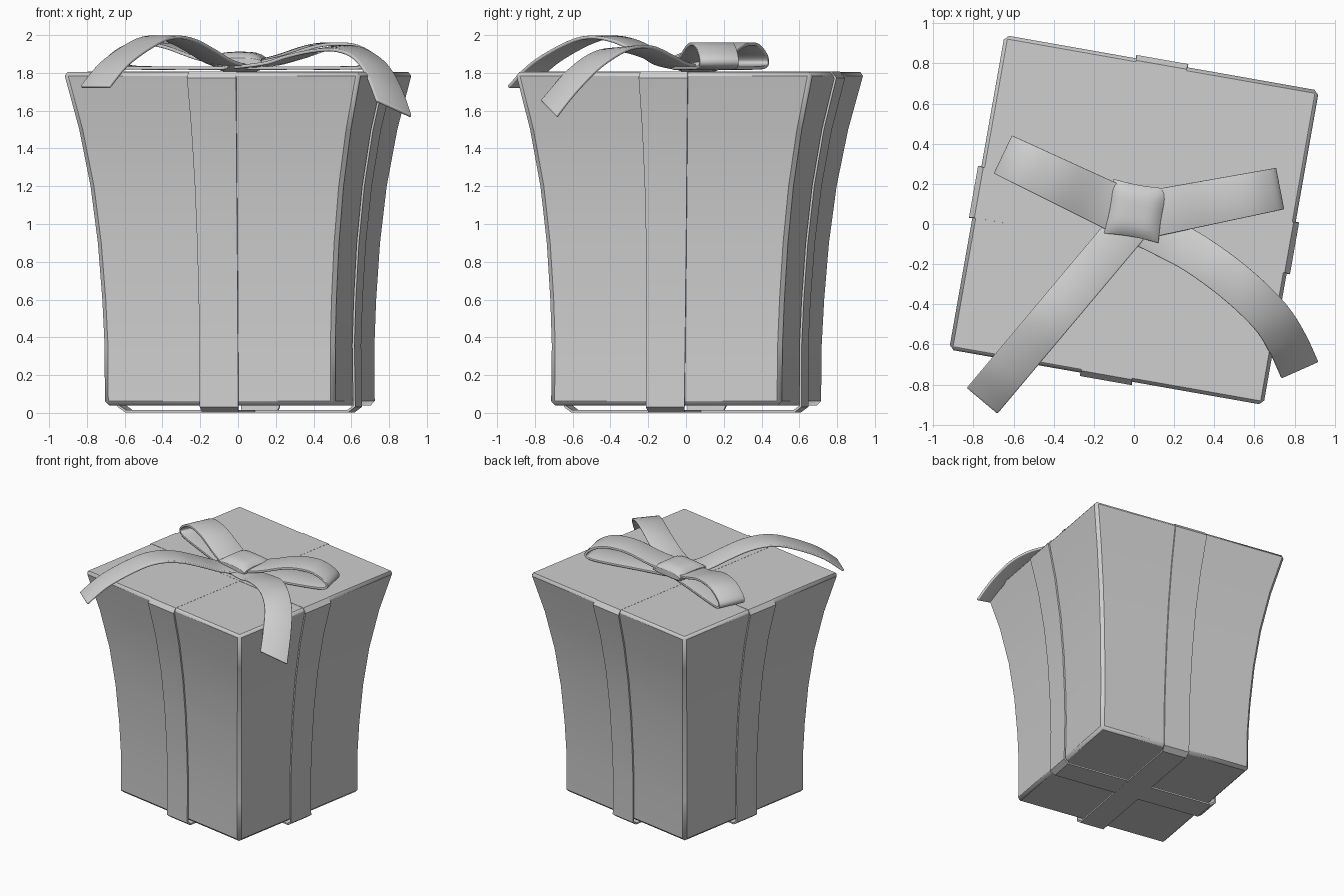
import bpy, bmesh, math
from mathutils import Vector, Matrix

cube = bpy.data.objects.get("Cube")
if cube:
    bpy.data.objects.remove(cube, do_unlink=True)

grey = bpy.data.materials.new("soft_grey")
grey.use_nodes = True
colour = (0.62, 0.62, 0.62, 1)
grey.diffuse_color = colour
grey.node_tree.nodes["Principled BSDF"].inputs["Base Color"].default_value = colour

TURN = Matrix.Rotation(math.radians(-10), 4, 'Z')
# Flared wall profile: (half width, height)
WALL = [(.62, .36), (.629, .6), (.648, .9), (.68, 1.2), (.73, 1.5)]


def place(p):
    """Turn a point with the box and follow its slight lean."""
    k = p[2] / 1.8
    return TURN @ Vector(p) + Vector((.01 * (1 - k), .02 * k, 0))


def finish(name, bm, thick=0, bevel=0, segments=1, angle=30):
    bmesh.ops.recalc_face_normals(bm, faces=bm.faces)
    mesh = bpy.data.meshes.new(name)
    bm.to_mesh(mesh)
    bm.free()
    ob = bpy.data.objects.new(name, mesh)
    bpy.context.collection.objects.link(ob)
    mesh.materials.append(grey)
    if thick:
        m = ob.modifiers.new("Thickness", 'SOLIDIFY')
        m.thickness, m.offset = thick, 0
    if bevel:
        m = ob.modifiers.new("Edges", 'BEVEL')
        m.width, m.segments = bevel, segments
        m.limit_method, m.angle_limit = 'ANGLE', math.radians(50)
    bpy.ops.object.select_all(action='DESELECT')
    ob.select_set(True)
    bpy.context.view_layer.objects.active = ob
    bpy.ops.object.shade_smooth_by_angle(angle=math.radians(angle))


def skin(bm, rows, closed=False):
    """Join neighbouring rows of vertices with quads."""
    n = len(rows)
    for i in range(n if closed else n - 1):
        a, b = rows[i], rows[(i + 1) % n]
        for j in range(len(a) - 1):
            bm.faces.new((a[j], a[j + 1], b[j + 1], b[j]))


def smooth_path(pts, closed=False, steps=7):
    """Catmull-Rom samples through the points."""
    pts = [Vector(p) for p in pts]
    n, out = len(pts), []

    def get(i):
        return pts[i % n] if closed else pts[max(0, min(n - 1, i))]
    for i in range(n if closed else n - 1):
        a, b, c, d = (get(i + k) for k in (-1, 0, 1, 2))
        for s in range(steps):
            t = s / steps
            out.append(.5 * (2 * b + (c - a) * t + (2 * a - 5 * b + 4 * c - d) * t * t
                             + (3 * b - a - 3 * c + d) * t ** 3))
    return out if closed else out + [pts[-1]]


# Box body: stacked squares, capped and chamfered
bm = bmesh.new()
rings = []
for h, z in [(.62, .04)] + WALL + [(.8, 1.806)]:
    rings.append([bm.verts.new(place((x * h, y * h, z)))
                  for x, y in ((-1, -1), (1, -1), (1, 1), (-1, 1))])
skin(bm, [r + r[:1] for r in rings])
bm.faces.new(rings[0])
bm.faces.new(rings[-1])
finish("box_body", bm, bevel=.022)

# Two flat bands wrapped around the box, tapering with it
for name, quarter, lift in (("band_front_back", 1, 0), ("band_left_right", 0, .001)):
    # (outer half width, height, inner inset, inner rise)
    half = ([(.6, .002 + lift, .006, .012), (.639, .032, .012, .006)]
            + [(h + .016, z, .012, 0) for h, z in WALL]
            + [(.812, 1.774, .012, 0), (.785, 1.807 + lift, .006, -.012)])
    loop = half + [(-h, z, -inset, rise) for h, z, inset, rise in reversed(half)]
    spin = Matrix.Rotation(quarter * math.pi / 2, 4, 'Z')
    bm = bmesh.new()
    rows = []
    for h, z, inset, rise in loop:
        w = abs(h) * .162
        corners = ((h, -w, z), (h, w, z),
                   (h - inset, w, z + rise), (h - inset, -w, z + rise))
        row = [bm.verts.new(place(spin @ Vector(c))) for c in corners]
        rows.append(row + row[:1])
    skin(bm, rows, closed=True)
    finish(name, bm, angle=20)


def ribbon(name, path, sides, closed=False):
    bm = bmesh.new()
    rows = [[bm.verts.new(p + s * k) for k in (-1, 0, 1)] for p, s in zip(path, sides)]
    skin(bm, rows, closed)
    finish(name, bm, thick=.018, bevel=.006, segments=2, angle=50)


# Bow loops: teardrop profile (reach, height) swept along one direction
TEAR = [(.04, 1.845), (.2, 1.88), (.38, 1.938), (.5, 1.953), (.6, 1.943), (.685, 1.9),
        (.715, 1.86), (.68, 1.833), (.55, 1.826), (.3, 1.826), (.04, 1.826)]
for name, deg, reach in (("bow_loop_left", 11, 1.025), ("bow_loop_right", 154.5, 1)):
    a = math.radians(deg)
    out = Vector((math.cos(a), math.sin(a), 0))
    across = Vector((-out.y, out.x, 0))
    path, sides = [], []
    for d, z, _ in smooth_path([(d, z, 0) for d, z in TEAR], closed=True):
        path.append(Vector((0, .035, z)) + out * d * reach)
        sides.append(across * (.118 - .018 * d))
    ribbon(name, path, sides, closed=True)

# Bow tails: centre line with sideways bank as fourth value
HEIGHTS = [(0, 1.83), (.1, 1.86), (.2, 1.92), (.3, 1.972), (.4, 1.988),
           (.5, 1.955), (.65, 1.85), (.755, 1.725)]
right_tail = [(-x, .02 - 1.19 * x, z, 0) for x, z in HEIGHTS]
left_tail = [(.02, .0, 1.83, 0), (.18, -.08, 1.85, 0), (.3, -.145, 1.885, 0),
             (.45, -.25, 1.925, .1), (.58, -.36, 1.925, .05), (.69, -.475, 1.87, -.1),
             (.765, -.595, 1.765, -.3), (.825, -.725, 1.61, -.42)]
for name, pts in (("bow_tail_right", right_tail), ("bow_tail_left", left_tail)):
    samples = smooth_path(pts)
    path, sides = [p.to_3d() for p in samples], []
    for i, p in enumerate(samples):
        t = path[min(i + 1, len(path) - 1)] - path[max(i - 1, 0)]
        side = Vector((-t.y, t.x, 0)).normalized()
        side.z = p[3]
        sides.append(side * .1)
    ribbon(name, path, sides)

# Knot: pillow swollen in the middle, pinched at the rim
bm = bmesh.new()
bmesh.ops.create_cube(bm, size=2)
bmesh.ops.subdivide_edges(bm, edges=bm.edges, cuts=9, use_grid_fill=True)
for v in bm.verts:
    x, y, z = v.co
    bulge = (1 - .6 * x ** 4) * (1 - .6 * y ** 4)
    pinch = 1 - .06 * (1 - x * x * y * y)
    local = Vector((x * .138 * pinch, y * .138 * pinch, z * .055 * bulge))
    v.co = TURN @ local + Vector((.01, .065, 1.857))
finish("bow_knot", bm, bevel=.015, segments=3, angle=180)
